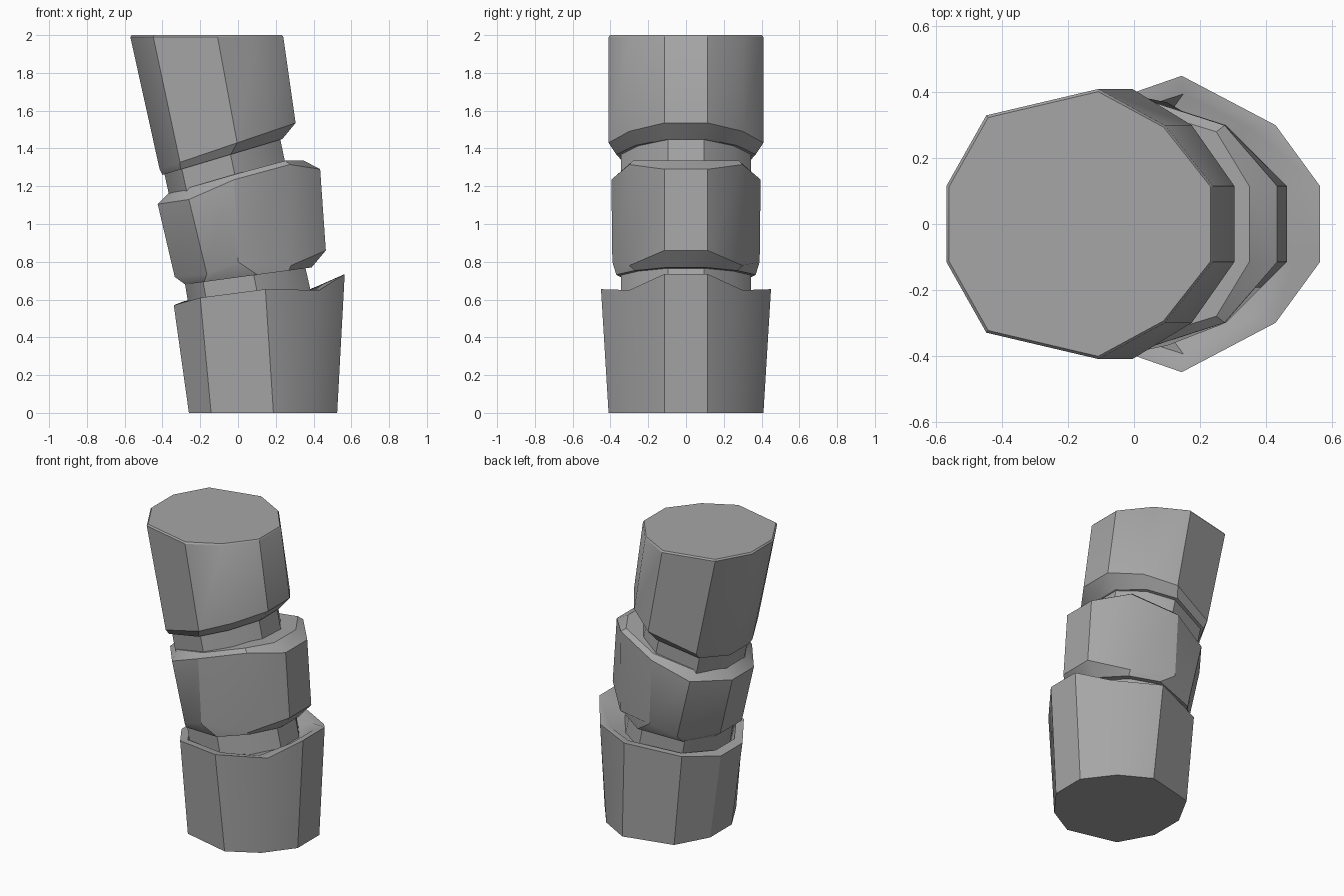
import bpy
import bmesh
import math

default_cube = bpy.data.objects.get("Cube")
if default_cube:
    bpy.data.objects.remove(default_cube, do_unlink=True)

# Half outline of the ten-sided section, from the left edge to the right edge
SPAN = (0, 0.15, 0.57, 0.82, 1)
HALF_WIDTH = (0.115, 0.33, 0.41, 0.3, 0.115)

stone = bpy.data.materials.new("plain_grey")
stone.use_nodes = True
GREY = (0.38, 0.38, 0.38, 1)
stone.diffuse_color = GREY
stone.node_tree.nodes["Principled BSDF"].inputs["Base Color"].default_value = GREY


def tilted(left, right, width=1):
    """Regular ring between two (x, z) ends, on one tilted plane."""
    return [(left[0] + (right[0] - left[0]) * t,
             w * width,
             left[1] + (right[1] - left[1]) * t)
            for t, w in zip(SPAN, HALF_WIDTH)]


def uneven(points, widths=HALF_WIDTH):
    """Hand-cut ring from five (x, z) points."""
    return [(x, w, z) for (x, z), w in zip(points, widths)]


def loft(name, rings):
    """Skin mirrored half rings into a closed solid."""
    bm = bmesh.new()
    loops = []
    for half in rings:
        full = [(x, -y, z) for x, y, z in half] + list(reversed(half))
        loops.append([bm.verts.new(p) for p in full])
    for low, high in zip(loops, loops[1:]):
        for i in range(len(low)):
            j = (i + 1) % len(low)
            bm.faces.new((low[i], low[j], high[j], high[i]))
    bm.faces.new(list(reversed(loops[0])))
    bm.faces.new(loops[-1])
    bmesh.ops.recalc_face_normals(bm, faces=bm.faces)
    mesh = bpy.data.meshes.new(name)
    bm.to_mesh(mesh)
    bm.free()
    mesh.materials.append(stone)
    obj = bpy.data.objects.new(name, mesh)
    bpy.context.collection.objects.link(obj)
    bpy.ops.object.select_all(action="DESELECT")
    obj.select_set(True)
    bpy.context.view_layer.objects.active = obj
    bpy.ops.object.shade_smooth_by_angle(angle=math.radians(30))
    return obj


# Bottom section with a raised, hollowed rim
loft("lower_section", [
    tilted((-0.26, 0), (0.525, 0)),
    uneven([(-0.34, 0.57), (-0.2, 0.61), (0.145, 0.655), (0.43, 0.65), (0.565, 0.735)],
           (0.115, 0.33, 0.45, 0.3, 0.115)),
    uneven([(-0.29, 0.59), (-0.17, 0.61), (0.15, 0.65), (0.35, 0.64), (0.48, 0.695)],
           (0.1, 0.29, 0.395, 0.29, 0.115)),
    tilted((-0.26, 0.55), (0.4, 0.63), 0.85),
])

# Narrow lower joint
loft("lower_joint", [
    tilted((-0.255, 0.53), (0.395, 0.6), 0.84),
    tilted((-0.285, 0.71), (0.35, 0.8), 0.84),
])

# Bevelled middle section
loft("middle_section", [
    tilted((-0.28, 0.68), (0.39, 0.77), 0.9),
    uneven([(-0.335, 0.72), (-0.165, 0.735), (0, 0.8), (0.28, 0.78), (0.465, 0.86)],
           (0.115, 0.33, 0.39, 0.3, 0.115)),
    uneven([(-0.425, 1.105), (-0.26, 1.13), (-0.02, 1.235), (0.275, 1.315), (0.435, 1.29)],
           (0.115, 0.33, 0.395, 0.3, 0.115)),
    uneven([(-0.37, 1.16), (-0.25, 1.195), (-0.01, 1.265), (0.25, 1.335), (0.35, 1.335)],
           (0.1, 0.29, 0.36, 0.28, 0.115)),
])

# Narrow upper joint
loft("upper_joint", [
    tilted((-0.36, 1.13), (0.255, 1.3), 0.84),
    tilted((-0.395, 1.29), (0.215, 1.49), 0.84),
])

# Top section with a bevelled lower edge and a thin upper chamfer
loft("upper_section", [
    tilted((-0.4, 1.26), (0.235, 1.45), 0.9),
    tilted((-0.415, 1.29), (0.305, 1.535)),
    tilted((-0.57, 1.99), (0.24, 1.99)),
    tilted((-0.562, 2), (0.233, 2), 0.98),
])
